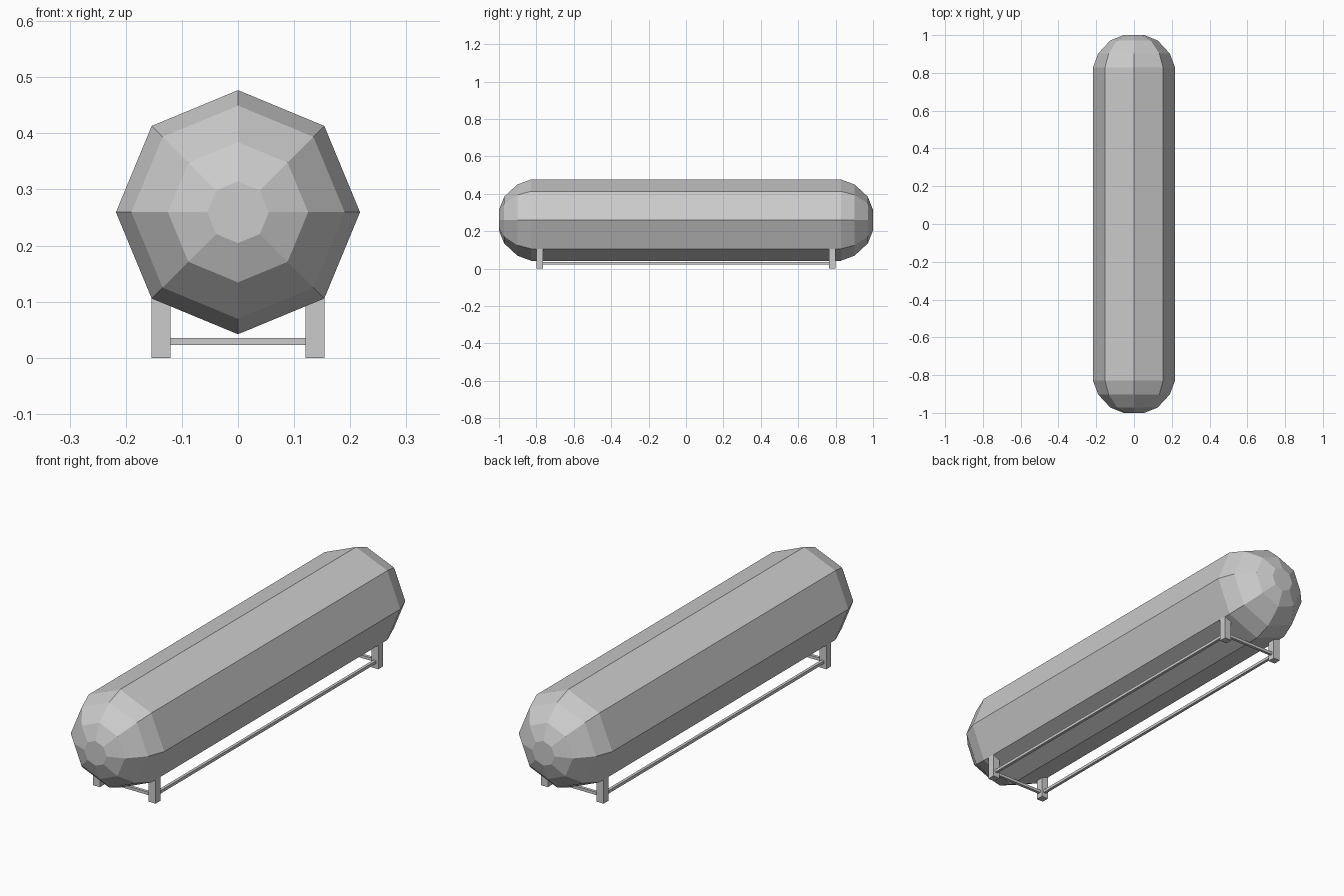
import bpy, bmesh, math

if "Cube" in bpy.data.objects:
    bpy.data.objects.remove(bpy.data.objects["Cube"])

def add_object(name, bm):
    bmesh.ops.recalc_face_normals(bm, faces=bm.faces)
    mesh = bpy.data.meshes.new(name)
    bm.to_mesh(mesh)
    bm.free()
    obj = bpy.data.objects.new(name, mesh)
    bpy.context.collection.objects.link(obj)
    return obj

def box(name, center, size):
    bm = bmesh.new()
    bmesh.ops.create_cube(bm, size=1)
    for v in bm.verts:
        v.co = [c + p * s for c, p, s in zip(center, v.co, size)]
    return add_object(name, bm)

# Tank: eight-sided rings (y, radius) lofted along y with domed ends
SIDES, RADIUS, AXIS_Z = 8, 0.2175, 0.2595
dome = [(1.0, 0.055), (0.972, 0.125), (0.902, 0.19), (0.828, RADIUS)]
profile = [(-y, r) for y, r in dome] + dome[::-1]
bm = bmesh.new()
rings = []
for y, r in profile:
    angles = [2 * math.pi * i / SIDES for i in range(SIDES)]
    rings.append([bm.verts.new((r * math.cos(a), y, AXIS_Z + r * math.sin(a))) for a in angles])
for a, b in zip(rings, rings[1:]):
    for i in range(SIDES):
        j = (i + 1) % SIDES
        bm.faces.new((a[i], a[j], b[j], b[i]))
bm.faces.new(rings[0])
bm.faces.new(rings[-1])
add_object("tank", bm)

# Legs at the four corners
LEG_X, LEG_Y, LEG_W, LEG_H = 0.137, 0.781, 0.034, 0.106
for sx, side in ((-1, "left"), (1, "right")):
    for sy, end in ((-1, "front"), (1, "back")):
        box(f"{end}_{side}_leg", (sx * LEG_X, sy * LEG_Y, LEG_H / 2), (LEG_W, LEG_W, LEG_H))

# Thin rails joining the legs
RAIL_Z, RAIL_W = 0.029, 0.013
for sx, side in ((-1, "left"), (1, "right")):
    box(f"{side}_rail", (sx * LEG_X, 0, RAIL_Z), (RAIL_W, 2 * LEG_Y - LEG_W, RAIL_W))
for sy, end in ((-1, "front"), (1, "back")):
    box(f"{end}_cross_rail", (0, sy * LEG_Y, RAIL_Z), (2 * LEG_X - LEG_W, RAIL_W, RAIL_W))
